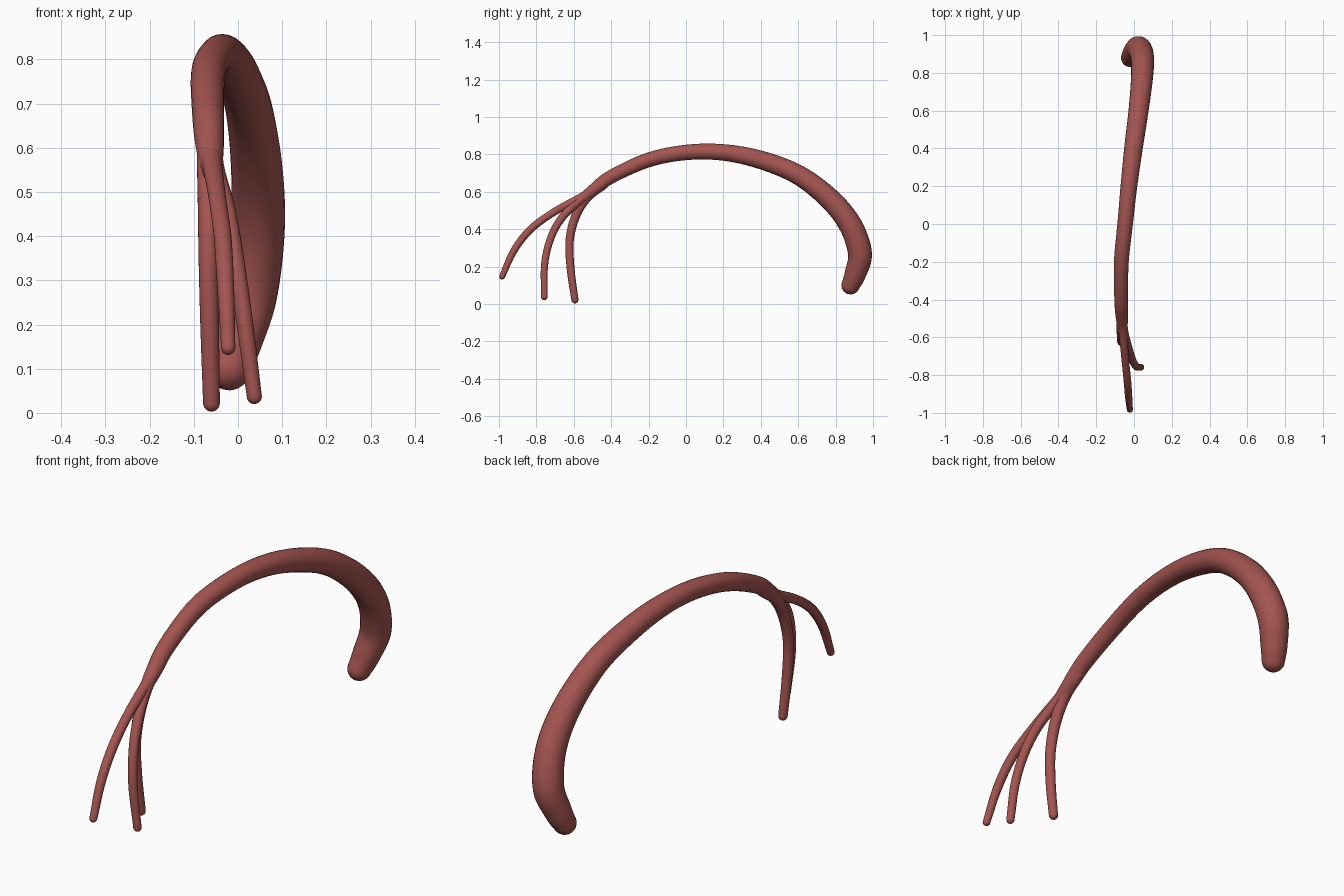
import bpy, math
import bmesh
from mathutils import Vector

if "Cube" in bpy.data.objects:
    bpy.data.objects.remove(bpy.data.objects["Cube"], do_unlink=True)

# One brick-red colour
red = bpy.data.materials.new("brick_red")
red.use_nodes = True
colour = (0.37, 0.09, 0.08, 1)
red.diffuse_color = colour
red.node_tree.nodes["Principled BSDF"].inputs["Base Color"].default_value = colour

SIDES = 24
STEPS = 8
CAP = 6


def smooth_path(points):
    """Catmull-Rom samples of (x, y, z, radius) points."""
    p = [Vector(q) for q in points]
    p = [2 * p[0] - p[1]] + p + [2 * p[-1] - p[-2]]
    out = []
    for a, b, c, d in zip(p, p[1:], p[2:], p[3:]):
        for i in range(STEPS):
            t = i / STEPS
            out.append(0.5 * (2 * b + (c - a) * t + (2 * a - 5 * b + 4 * c - d) * t * t
                              + (3 * b - a - 3 * c + d) * t ** 3))
    return out + [p[-2]]


def tube(name, points):
    """Tapered tube along a path, rounded at both ends."""
    path = smooth_path(points)
    pos = [q.to_3d() for q in path]
    rad = [q.w for q in path]
    start = (pos[0] - pos[1]).normalized()
    end = (pos[-1] - pos[-2]).normalized()
    # Dome rings: shrink the radius while stepping outwards
    angles = [math.pi / 2 * k / CAP for k in range(1, CAP)]
    head = [(pos[0] + start * rad[0] * math.sin(a), rad[0] * math.cos(a), -start)
            for a in reversed(angles)]
    tail = [(pos[-1] + end * rad[-1] * math.sin(a), rad[-1] * math.cos(a), end)
            for a in angles]
    body = [(pos[i], rad[i], (pos[min(i + 1, len(pos) - 1)] - pos[max(i - 1, 0)]).normalized())
            for i in range(len(pos))]
    bm = bmesh.new()
    rings = []
    for centre, r, direction in head + body + tail:
        # The path runs mostly in the y-z plane, so x makes a stable frame
        u = direction.cross(Vector((1, 0, 0))).normalized()
        v = direction.cross(u)
        rings.append([bm.verts.new(centre + r * (u * math.cos(a) + v * math.sin(a)))
                      for a in (math.tau * k / SIDES for k in range(SIDES))])
    for r0, r1 in zip(rings, rings[1:]):
        for k in range(SIDES):
            n = (k + 1) % SIDES
            bm.faces.new((r0[k], r0[n], r1[n], r1[k]))
    for ring, tip in ((rings[0], pos[0] + start * rad[0]), (rings[-1], pos[-1] + end * rad[-1])):
        apex = bm.verts.new(tip)
        for k in range(SIDES):
            bm.faces.new((ring[k], ring[(k + 1) % SIDES], apex))
    bmesh.ops.recalc_face_normals(bm, faces=bm.faces)
    for f in bm.faces:
        f.smooth = True
    mesh = bpy.data.meshes.new(name)
    bm.to_mesh(mesh)
    bm.free()
    mesh.materials.append(red)
    obj = bpy.data.objects.new(name, mesh)
    bpy.context.collection.objects.link(obj)


# Thick arched trunk, from the fork to the hooked end
tube("trunk", [
    (-.058, -.58, .545, .022), (-.064, -.5, .605, .032), (-.068, -.4, .68, .036),
    (-.067, -.2, .77, .039), (-.047, 0, .81, .041), (-.027, .2, .81, .044),
    (-.003, .4, .77, .049), (.024, .6, .69, .053), (.042, .77, .56, .058),
    (.044, .88, .42, .062), (.025, .93, .27, .064), (-.003, .905, .16, .057),
    (-.02, .88, .1, .049)])

# Three thin branches fanning out from the fork
tube("long_branch", [
    (-.066, -.44, .65, .024), (-.06, -.55, .575, .023), (-.048, -.7, .495, .02),
    (-.035, -.83, .4, .02), (-.028, -.92, .285, .019), (-.022, -.983, .147, .016)])
tube("middle_branch", [
    (-.064, -.46, .63, .024), (-.052, -.57, .55, .022), (-.028, -.66, .465, .021),
    (-.008, -.72, .36, .02), (.013, -.755, .22, .019), (.037, -.758, .037, .017)])
tube("inner_branch", [
    (-.068, -.44, .64, .026), (-.067, -.53, .57, .026), (-.067, -.59, .47, .024),
    (-.067, -.622, .34, .022), (-.064, -.617, .19, .021), (-.06, -.594, .022, .019)])
